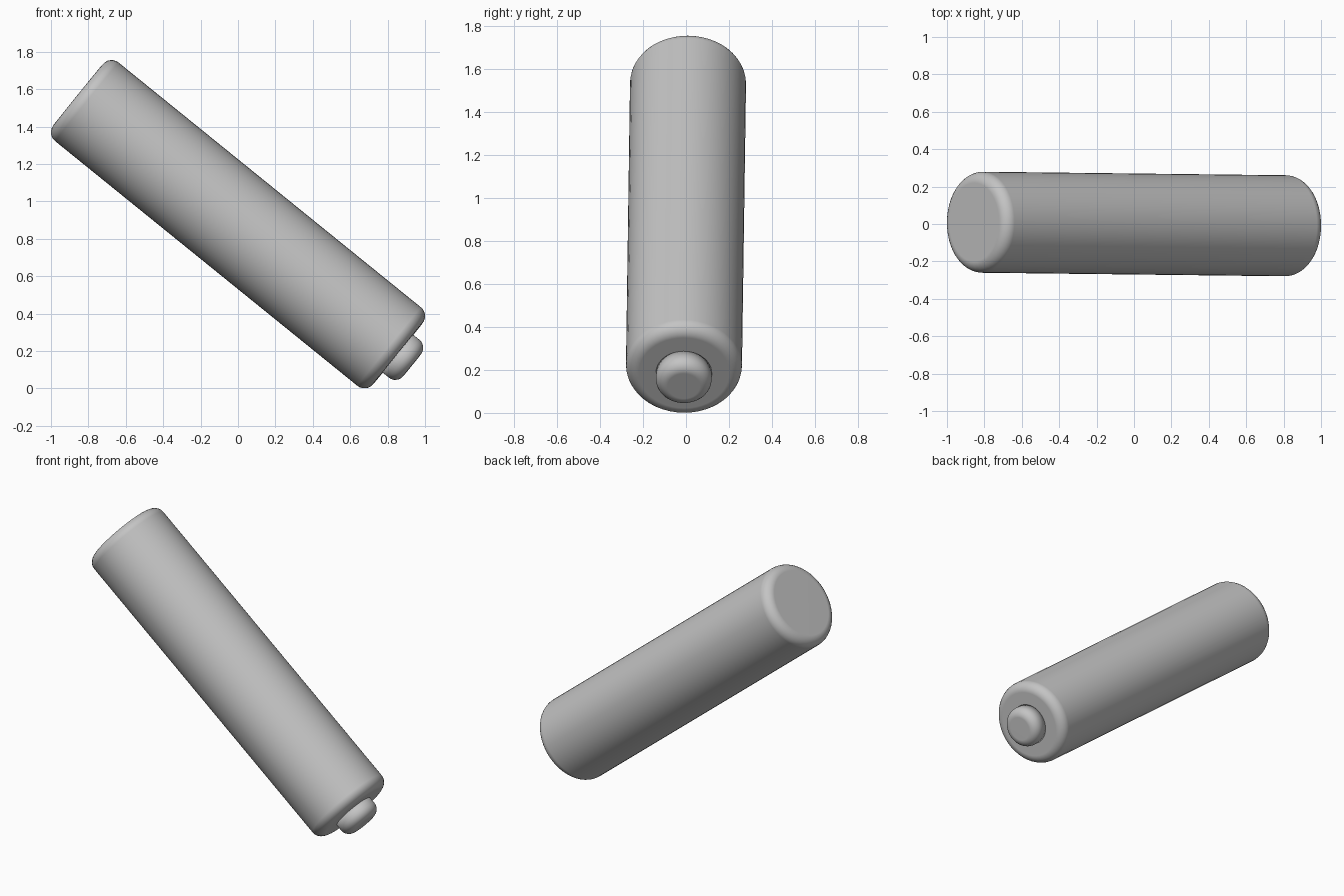
import bpy, bmesh
from mathutils import Vector

default = bpy.data.objects.get("Cube")
if default:
    bpy.data.objects.remove(default, do_unlink=True)

# Material
grey = bpy.data.materials.new("light grey")
grey.use_nodes = True
colour = (0.55, 0.55, 0.55, 1)
grey.diffuse_color = colour
grey.node_tree.nodes["Principled BSDF"].inputs["Base Color"].default_value = colour

# The axis leans down towards +x, with a slight turn towards the front
axis = Vector((0.777, -0.009, -0.629)).normalized()
middle = Vector((0, 0, 0.878))
HALF = 1.10


def rounded_cylinder(name, radius, start, end, fillet, round_start=True):
    """Cylinder along the axis from start to end, with filleted rims."""
    depth = end - start
    bm = bmesh.new()
    bmesh.ops.create_cone(bm, cap_ends=True, segments=48,
                          radius1=radius, radius2=radius, depth=depth)
    rims = [e for e in bm.edges
            if abs(e.verts[0].co.z - e.verts[1].co.z) < 1e-4
            and (round_start or e.verts[0].co.z > 0)]
    bmesh.ops.bevel(bm, geom=rims, offset=fillet, segments=6, profile=0.5,
                    affect='EDGES')
    for f in bm.faces:
        f.smooth = True
    mesh = bpy.data.meshes.new(name)
    bm.to_mesh(mesh)
    bm.free()
    mesh.materials.append(grey)
    obj = bpy.data.objects.new(name, mesh)
    bpy.context.collection.objects.link(obj)
    obj.rotation_mode = 'QUATERNION'
    obj.rotation_quaternion = axis.to_track_quat('Z', 'Y')
    obj.location = middle + axis * (start + end) / 2
    # Keep the caps flat while the fillets shade smoothly
    obj.modifiers.new("flat caps", 'WEIGHTED_NORMAL')
    return obj


# Main body and the small end terminal
rounded_cylinder("battery_body", 0.27, -HALF, HALF, 0.06)
rounded_cylinder("end_terminal", 0.13, HALF - 0.05, HALF + 0.098, 0.055,
                 round_start=False)
